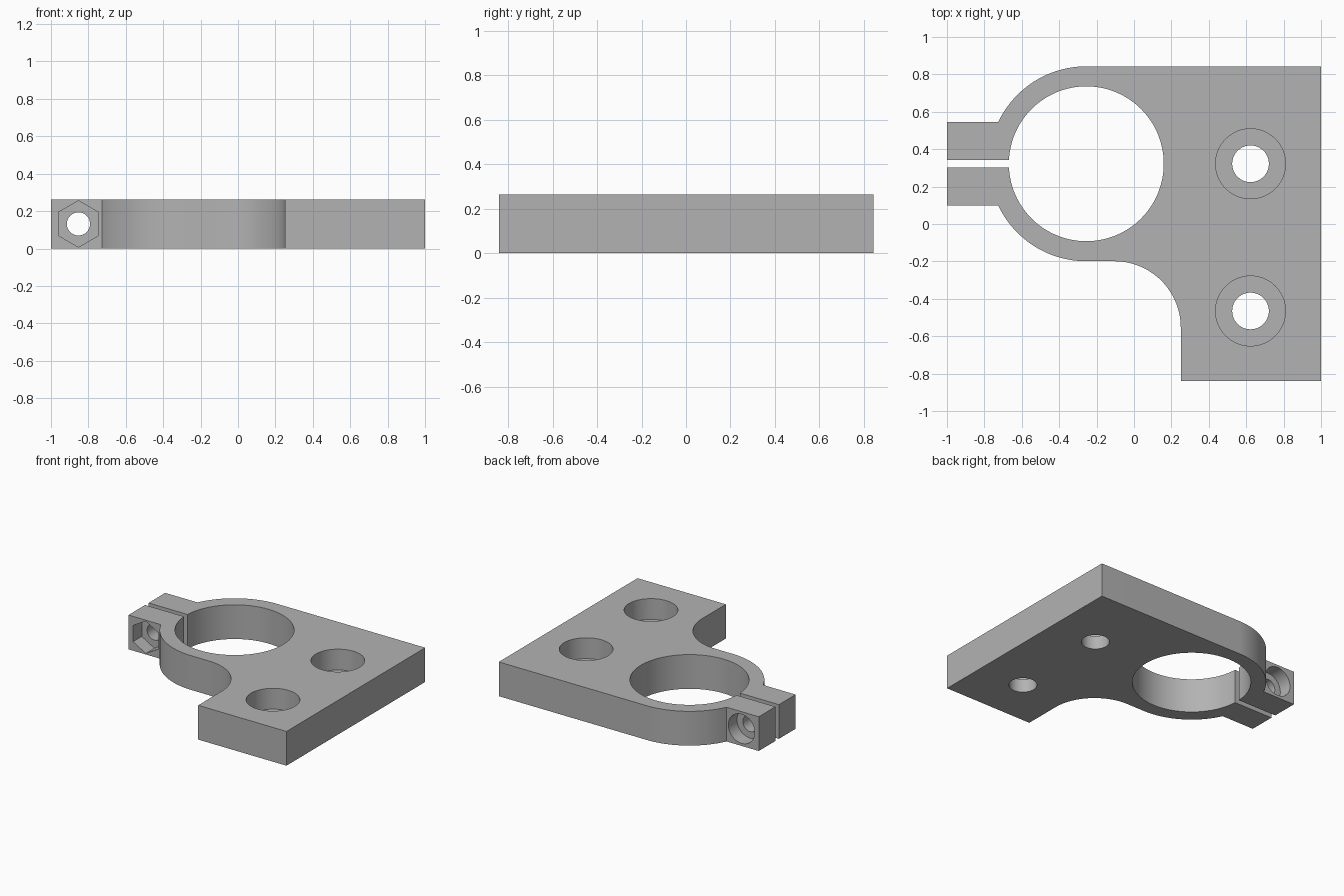
import bpy, bmesh
from math import sin, cos, asin, pi, radians
from mathutils import Matrix, Vector

if "Cube" in bpy.data.objects:
    bpy.data.objects.remove(bpy.data.objects["Cube"], do_unlink=True)

THICK = 0.263
RING = Vector((-0.255, 0.322))
OUTER, BORE = 0.521, 0.414
TAB_HALF, SLOT_HALF = 0.223, 0.021
BACK, FRONT = RING.y + OUTER, -0.84
FILLET = 0.355
STEP_X = 0.25

grey = bpy.data.materials.new("plain grey")
grey.use_nodes = True
colour = (0.45, 0.45, 0.45, 1)
grey.diffuse_color = colour
grey.node_tree.nodes["Principled BSDF"].inputs["Base Color"].default_value = colour


def arc(centre, radius, start, end, steps):
    return [(centre[0] + radius * cos(start + (end - start) * i / steps),
             centre[1] + radius * sin(start + (end - start) * i / steps))
            for i in range(steps + 1)]


def make_object(name, bm):
    bmesh.ops.recalc_face_normals(bm, faces=bm.faces)
    mesh = bpy.data.meshes.new(name)
    bm.to_mesh(mesh)
    bm.free()
    mesh.materials.append(grey)
    obj = bpy.data.objects.new(name, mesh)
    bpy.context.collection.objects.link(obj)
    return obj


def cutter(name, start, end, radius, sides=64):
    """Cylinder or prism running between two points."""
    start, end = Vector(start), Vector(end)
    axis = end - start
    bm = bmesh.new()
    place = Matrix.Translation((start + end) / 2) @ axis.to_track_quat('Z', 'Y').to_matrix().to_4x4()
    if sides == 6:
        # points of the hexagon lie along x
        place = Matrix.Translation((start + end) / 2) @ Matrix.Rotation(pi / 2, 4, 'X')
    bmesh.ops.create_cone(bm, cap_ends=True, segments=sides, radius1=radius,
                          radius2=radius, depth=axis.length, matrix=place)
    obj = make_object(name, bm)
    obj.hide_render = True
    return obj


# Plate outline: one loop that runs through the clamp slot and around the bore
tab = asin(TAB_HALF / OUTER)
slot = asin(SLOT_HALF / BORE)
outline = [(1, FRONT), (1, BACK)]
outline += arc(RING, OUTER, pi / 2, pi - tab, 32)
outline += [(-1, RING.y + TAB_HALF), (-1, RING.y + SLOT_HALF)]
outline += arc(RING, BORE, pi - slot, -pi + slot, 120)
outline += [(-1, RING.y - SLOT_HALF), (-1, RING.y - TAB_HALF)]
outline += arc(RING, OUTER, pi + tab, 1.5 * pi, 32)
outline += arc((STEP_X - FILLET, RING.y - OUTER - FILLET), FILLET, pi / 2, 0, 32)
outline += [(STEP_X, FRONT)]

bm = bmesh.new()
base = bm.faces.new([bm.verts.new((x, y, 0)) for x, y in outline])
top = bmesh.ops.extrude_face_region(bm, geom=[base])["geom"]
bmesh.ops.translate(bm, vec=(0, 0, THICK),
                    verts=[v for v in top if isinstance(v, bmesh.types.BMVert)])
clamp = make_object("clamp_plate", bm)

# Counterbored mounting holes
cutters = []
for label, y in (("back", 0.322), ("front", -0.465)):
    cutters.append(cutter(label + "_mount_hole", (0.623, y, -0.1), (0.623, y, 0.4), 0.098))
    cutters.append(cutter(label + "_mount_counterbore", (0.623, y, THICK - 0.16), (0.623, y, 0.4), 0.187))

# Pinch bolt: through hole, nut pocket in front, round head pocket behind
bx, bz = -0.853, THICK / 2
tab_front, tab_back = RING.y - TAB_HALF, RING.y + TAB_HALF
DEPTH = 0.105
cutters.append(cutter("bolt_hole", (bx, 0, bz), (bx, 0.7, bz), 0.062, 48))
cutters.append(cutter("nut_pocket", (bx, 0, bz), (bx, tab_front + DEPTH, bz), 0.124, 6))
cutters.append(cutter("head_pocket", (bx, tab_back - DEPTH, bz), (bx, 0.7, bz), 0.112))

# Cut every hole, then drop the cutters
bpy.context.view_layer.objects.active = clamp
for tool in cutters:
    mod = clamp.modifiers.new(tool.name, 'BOOLEAN')
    mod.operation, mod.solver, mod.object = 'DIFFERENCE', 'EXACT', tool
    bpy.ops.object.modifier_apply(modifier=mod.name)
    bpy.data.objects.remove(tool, do_unlink=True)

bpy.ops.object.select_all(action='DESELECT')
clamp.select_set(True)
bpy.ops.object.shade_smooth_by_angle(angle=radians(30))
